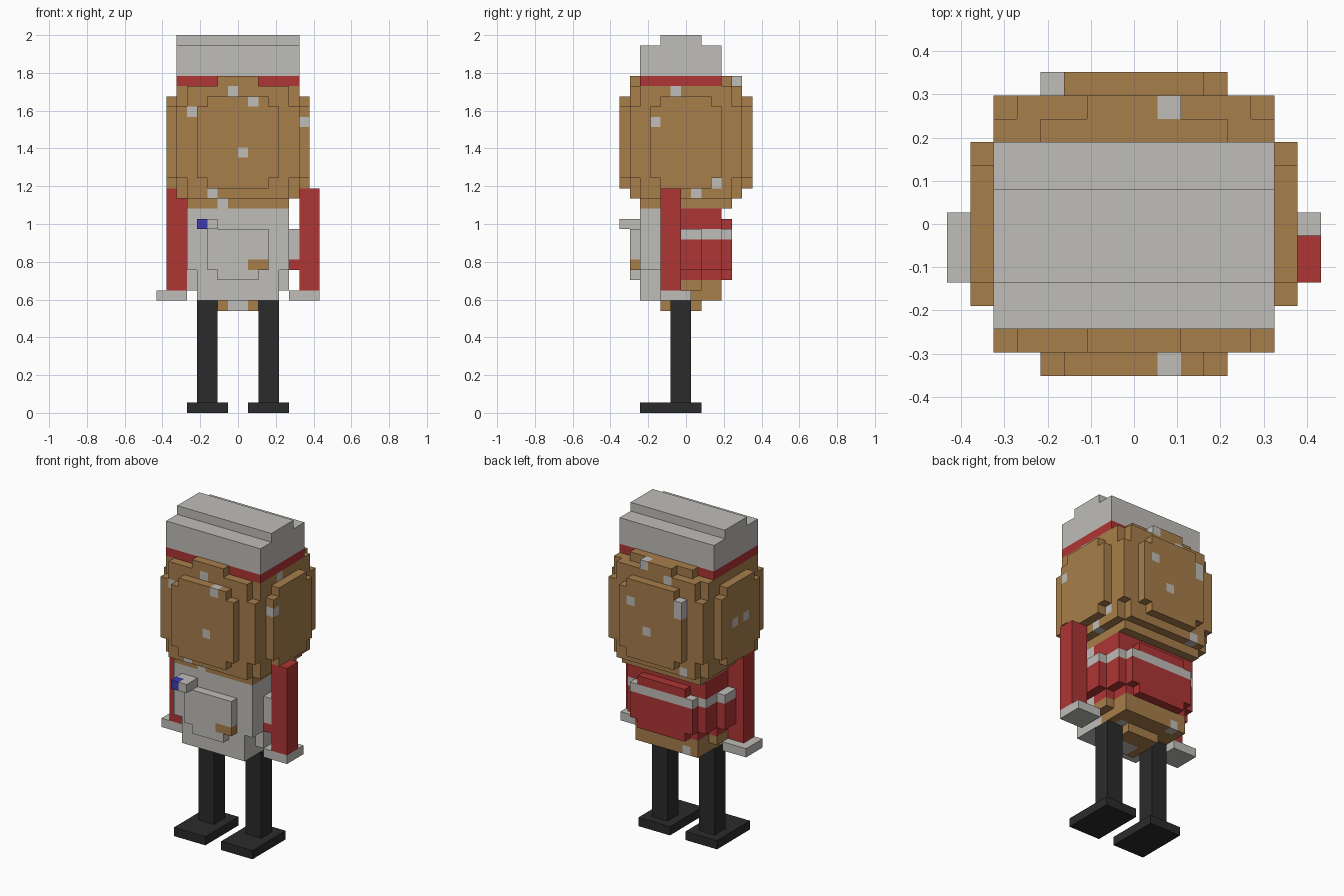
import bpy
import bmesh
from math import floor
from mathutils import Vector

cube = bpy.data.objects.get("Cube")
if cube:
    bpy.data.objects.remove(cube, do_unlink=True)

UNIT = 2 / 37          # edge of one block
DEPTH_MID = 6.5        # block depth that lies on y = 0

COLOURS = {
    "white": (0.52, 0.51, 0.48),
    "red": (0.43, 0.035, 0.035),
    "brown": (0.39, 0.21, 0.07),
    "black": (0.024, 0.024, 0.024),
    "blue": (0.045, 0.045, 0.43),
}
NAMES = list(COLOURS)
materials = []
for name, rgb in COLOURS.items():
    m = bpy.data.materials.new(name)
    m.use_nodes = True
    m.diffuse_color = (*rgb, 1)
    shader = m.node_tree.nodes["Principled BSDF"]
    shader.inputs["Base Color"].default_value = (*rgb, 1)
    shader.inputs["Roughness"].default_value = 0.8
    materials.append(m)

taken = set()
AXES = [Vector(a) for a in ((1, 0, 0), (0, 1, 0), (0, 0, 1))]


def block_part(name, boxes, paint):
    """Fill boxes (x0, x1, y0, y1, z0, z1) with blocks and skin the outside."""
    cells = set()
    for x0, x1, y0, y1, z0, z1 in boxes:
        cells |= {(x, y, z) for x in range(x0, x1) for y in range(y0, y1)
                  for z in range(z0, z1)}
    cells -= taken
    taken.update(cells)
    bm = bmesh.new()
    corners = {}

    def corner(p):
        key = tuple(floor(c + 0.5) for c in p)
        if key not in corners:
            x, y, z = key
            corners[key] = bm.verts.new((x * UNIT, (y - DEPTH_MID) * UNIT, z * UNIT))
        return corners[key]

    for cell in sorted(cells):
        tint = NAMES.index(paint(*cell) if callable(paint) else paint)
        base = Vector(cell)
        for i in range(3):
            u, w = AXES[(i + 1) % 3], AXES[(i + 2) % 3]
            for side in (0, 1):
                beyond = base + AXES[i] * (2 * side - 1)
                if tuple(int(c) for c in beyond) in cells:
                    continue
                p = base + AXES[i] * side
                ring = [p, p + u, p + u + w, p + w]
                if not side:
                    ring.reverse()
                bm.faces.new([corner(q) for q in ring]).material_index = tint
    # merge flat areas of one colour
    bmesh.ops.dissolve_limit(bm, angle_limit=0.01, verts=bm.verts[:],
                             edges=bm.edges[:], delimit={'MATERIAL'})
    mesh = bpy.data.meshes.new(name)
    bm.to_mesh(mesh)
    bm.free()
    for m in materials:
        mesh.materials.append(m)
    obj = bpy.data.objects.new(name, mesh)
    bpy.context.collection.objects.link(obj)


def both_sides(box):
    x0, x1, *rest = box
    return [box, (-x1, -x0, *rest)]


# hat with a band and a low ridge
block_part("hat_band", [(-6, 6, 2, 10, 32, 33)], "red")
block_part("hat", [(-6, 6, 2, 10, 33, 36), (-6, 6, 4, 8, 36, 37)], "white")

# rounded head: stepped core, then a plate on each side
head = [(-6, 6, 1, 12, 23, 30), (-5, 5, 1, 12, 21, 32), (-6, 6, 2, 11, 21, 32),
        (-5, 5, 2, 11, 20, 32), (-2, 2, 1, 12, 32, 33), (-4, 4, 10, 11, 32, 33)]
for y in (0, 12):
    head += [(-4, 4, y, y + 1, 23, 30), (-3, 3, y, y + 1, 22, 31)]
head += both_sides((6, 7, 3, 10, 23, 30)) + both_sides((6, 7, 4, 9, 22, 31))

SPOTS = {(-1, 1, 31), (1, 0, 30), (-5, 1, 29), (6, 3, 28), (0, 0, 25),
         (-3, 1, 21), (-2, 2, 20), (5, 5, 31), (5, 9, 22), (5, 7, 21),
         (1, 11, 32), (-4, 12, 29), (-4, 12, 28), (2, 12, 28), (0, 12, 25),
         (-7, 7, 26), (-7, 5, 26), (-4, 11, 21), (-2, 11, 31)}
block_part("head", head, lambda *c: "white" if c in SPOTS else "brown")

# arms and hands
for side, x, hand_x in (("left", 6, 5), ("right", -7, -8)):
    block_part(side + "_arm", [(x, x + 2, 4, 6, 12, 22)], "red")
    block_part(side + "_hand", [(hand_x, hand_x + 3, 4, 7, 11, 12)], "white")


# body: pale front, red back with a stripe, brown underside
def body_paint(x, y, z):
    if y == 0 and x == -4:
        return "blue"
    if y == 1 and z == 14 and x in (1, 2):
        return "brown"
    if z == 10:
        return "white" if y < 6 and x in (-1, 0) else "brown"
    if abs(x + 0.5) > 5 and z == 14:
        return "red"
    if y < 6 or z == 17:
        return "white"
    if z < 13:
        return "white" if (x, y, z) in {(-3, 9, 11), (2, 7, 11)} else "brown"
    return "red"


body = [(-5, 5, 2, 10, 14, 20), (-4, 4, 2, 10, 11, 14), (-5, 5, 4, 8, 12, 14),
        (-2, 2, 4, 8, 10, 11),
        (-3, 3, 1, 2, 14, 18), (-2, 2, 1, 2, 13, 18),
        (-4, -2, 0, 2, 18, 19),
        (-4, 4, 10, 11, 14, 18), (-3, 3, 10, 11, 13, 19)]
body += both_sides((5, 6, 4, 8, 14, 18))
block_part("body", body, body_paint)

# legs and feet
for side, x in (("left", 2), ("right", -4)):
    block_part(side + "_leg", [(x, x + 2, 5, 7, 1, 11)], "black")
    block_part(side + "_foot", [(x - 1, x + 3, 2, 8, 0, 1)], "black")
